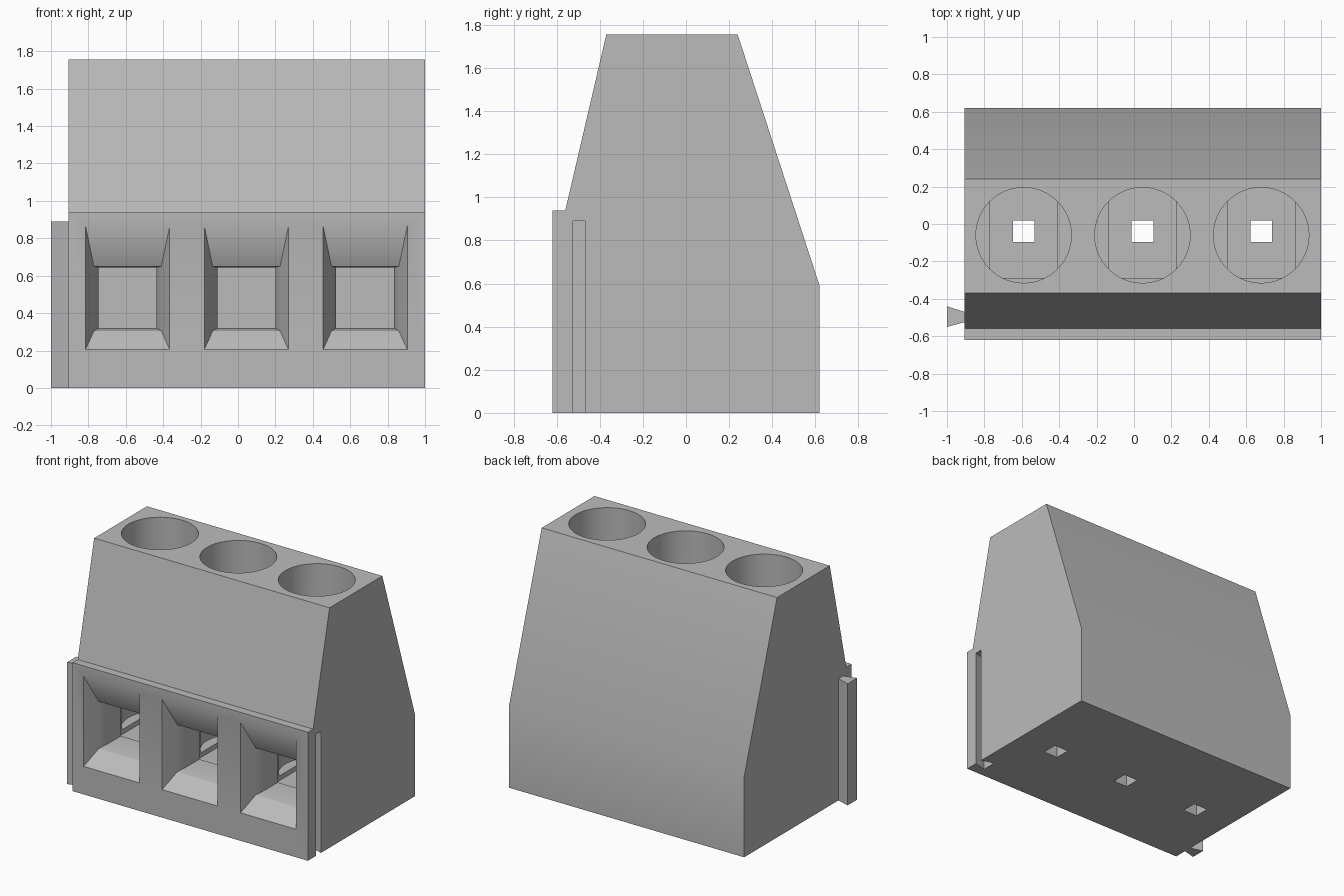
import bpy, bmesh, math
from mathutils import Vector

default = bpy.data.objects.get("Cube")
if default:
    bpy.data.objects.remove(default, do_unlink=True)

grey = bpy.data.materials.new("matte_grey")
grey.use_nodes = True
colour = (0.5, 0.5, 0.5, 1)
grey.diffuse_color = colour
grey.node_tree.nodes["Principled BSDF"].inputs["Base Color"].default_value = colour


def loft(name, rings):
    """Closed solid through a list of equally sized point rings."""
    bm = bmesh.new()
    loops = [[bm.verts.new(p) for p in ring] for ring in rings]
    n = len(loops[0])
    for a, b in zip(loops, loops[1:]):
        for i in range(n):
            j = (i + 1) % n
            bm.faces.new((a[i], a[j], b[j], b[i]))
    bm.faces.new(loops[0])
    bm.faces.new(loops[-1])
    bmesh.ops.recalc_face_normals(bm, faces=bm.faces)
    mesh = bpy.data.meshes.new(name)
    bm.to_mesh(mesh)
    bm.free()
    mesh.materials.append(grey)
    obj = bpy.data.objects.new(name, mesh)
    bpy.context.collection.objects.link(obj)
    return obj


def box(name, x0, x1, y0, y1, z0, z1):
    return loft(name, [[(x0, y0, z), (x1, y0, z), (x1, y1, z), (x0, y1, z)] for z in (z0, z1)])


def dovetail(name, x_root, x_tip, z0, z1):
    """Key that is narrow at the root and wide at the tip."""
    return loft(name, [[(x_root, -0.525, z), (x_tip, -0.55, z),
                        (x_tip, -0.44, z), (x_root, -0.47, z)] for z in (z0, z1)])


def cut(target, cutter):
    mod = target.modifiers.new("cut", 'BOOLEAN')
    mod.operation = 'DIFFERENCE'
    mod.solver = 'EXACT'
    mod.object = cutter
    bpy.context.view_layer.objects.active = target
    bpy.ops.object.modifier_apply(modifier=mod.name)
    bpy.data.objects.remove(cutter, do_unlink=True)


# Housing: side profile extruded across the width
LEFT, RIGHT = -0.905, 1.0
profile = [(-0.62, 0), (-0.62, 0.94), (-0.56, 0.94), (-0.37, 1.755),
           (0.24, 1.755), (0.62, 0.59), (0.62, 0)]
housing = loft("housing", [[(x, y, z) for y, z in profile] for x in (LEFT, RIGHT)])

# Wire funnel sections: depth y, half width, bottom, top
funnel = [(-0.62, 0.225, 0.205, 0.865), (-0.51, 0.18, 0.305, 0.65),
          (-0.43, 0.155, 0.32, 0.645), (-0.2, 0.155, 0.32, 0.645)]

for cx in (-0.59, 0.045, 0.68):
    # Screw bore from the top
    circle = [(math.cos(math.tau * i / 64), math.sin(math.tau * i / 64)) for i in range(64)]
    cut(housing, loft("bore_cutter", [[(cx + 0.255 * c, -0.06 + 0.255 * s, z)
                                       for c, s in circle] for z in (0.34, 1.9)]))
    # Clamp chamber behind the funnel
    cut(housing, box("chamber_cutter", cx - 0.18, cx + 0.18, -0.29, 0.25, 0.305, 0.65))
    # Funnel in the front face
    cut(housing, loft("funnel_cutter", [[(cx - w, y, b), (cx + w, y, b), (cx + w, y, t), (cx - w, y, t)]
                                        for y, w, b, t in funnel]))
    # Pin hole through the floor
    cut(housing, box("pin_cutter", cx - 0.058, cx + 0.058, -0.095, 0.02, -0.1, 0.4))

# Joining groove on one end and matching key on the other
cut(housing, dovetail("groove_cutter", RIGHT + 0.001, RIGHT - 0.095, -0.1, 0.89))
key = dovetail("joining_key", LEFT, -1.0, 0, 0.89)

# Smooth only the shallow edges
for obj in (housing, key):
    bpy.ops.object.select_all(action='DESELECT')
    obj.select_set(True)
    bpy.context.view_layer.objects.active = obj
    bpy.ops.object.shade_smooth_by_angle(angle=math.radians(30))
